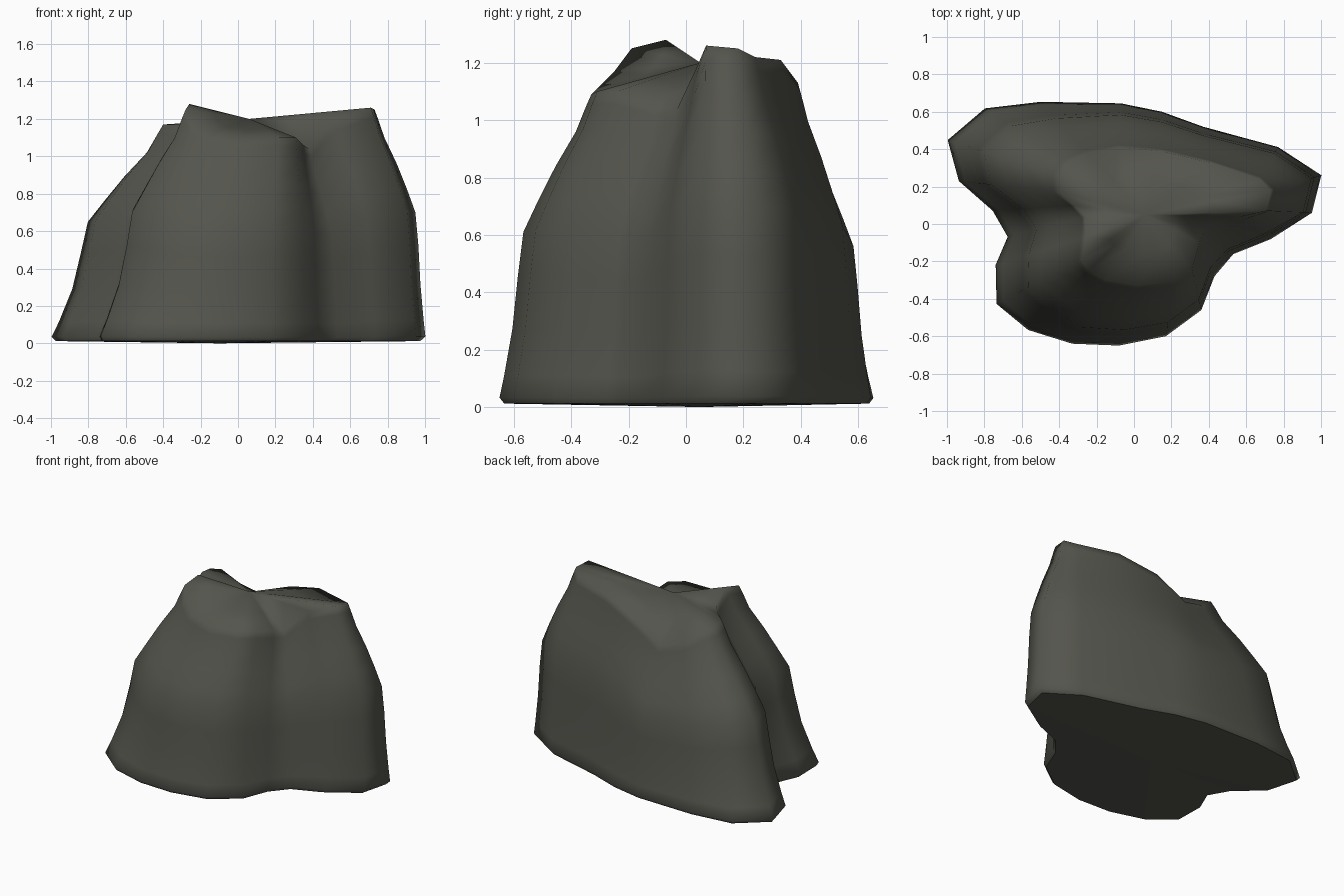
import bpy, bmesh, math
from mathutils import Vector

if "Cube" in bpy.data.objects:
    bpy.data.objects.remove(bpy.data.objects["Cube"])

# each entry: foot x, y -> matching point on the top rim x, y, z
ribs = [
    (1.0, .26, .73, .18, 1.25), (.77, .41, .67, .24, 1.22), (.37, .52, .40, .33, 1.21),
    (.15, .60, .14, .39, 1.13), (-.07, .645, -.08, .41, 1.0), (-.5, .655, -.25, .38, 1.05),
    (-.8, .62, -.36, .33, 1.14), (-1.0, .45, -.40, .26, 1.16), (-.94, .23, -.40, .17, 1.17),
    (-.76, .07, -.32, .10, 1.17), (-.68, -.07, -.26, .04, 1.2), (-.745, -.22, -.26, -.07, 1.28),
    (-.74, -.43, -.28, -.19, 1.25), (-.57, -.57, -.24, -.25, 1.17), (-.33, -.64, -.15, -.30, 1.12),
    (-.08, -.65, .02, -.33, 1.09), (.17, -.6, .22, -.31, 1.1), (.36, -.46, .31, -.24, 1.1),
    (.43, -.28, .35, -.1, 1.06), (.53, -.16, .38, -.03, 1.04), (.73, -.08, .52, .04, 1.19),
    (.95, .06, .71, .07, 1.26)]
# height fraction, inward lean fraction
levels = [(.03, 0), (.1, .05), (.25, .14), (.42, .2), (.56, .26), (.66, .42),
          (.77, .61), (.88, .83), (.96, .94), (1, 1)]
centre = Vector((.06, .05, 1.2))


def side_point(rib, h, w):
    bx, by, tx, ty, tz = rib
    # left side leans in sooner, right side bulges
    extra = -.07 if bx > .5 else 0 if bx > -.5 else .12 if by < .1 else .07
    w += extra * math.sin(math.pi * h)
    return (bx + (tx - bx) * w, by + (ty - by) * w, tz * h)


bm = bmesh.new()
# foot, slightly tucked in, then leaning sides
rings = [[bm.verts.new((r[0] * .975, r[1] * .975, .012)) for r in ribs]]
for h, w in levels:
    rings.append([bm.verts.new(side_point(r, h, w)) for r in ribs])
# crown: a ring partway in, then the dip in the middle
rings.append([bm.verts.new(centre.lerp(Vector(r[2:]), .55)) for r in ribs])
n = len(ribs)
for a, b in zip(rings, rings[1:]):
    for i in range(n):
        j = (i + 1) % n
        bm.faces.new((a[i], a[j], b[j], b[i])).smooth = True
for ring, tip, smooth in ((rings[-1], centre, True), (rings[0], Vector((-.1, .05, 0)), False)):
    v = bm.verts.new(tip)
    for i in range(n):
        bm.faces.new((ring[i], ring[(i + 1) % n], v)).smooth = smooth
bmesh.ops.recalc_face_normals(bm, faces=bm.faces)

mesh = bpy.data.meshes.new("boulder")
bm.to_mesh(mesh)
bm.free()
boulder = bpy.data.objects.new("boulder", mesh)
bpy.context.collection.objects.link(boulder)

stone = bpy.data.materials.new("dark stone")
stone.diffuse_color = (.09, .09, .075, 1)
stone.use_nodes = True
stone.node_tree.nodes["Principled BSDF"].inputs["Base Color"].default_value = stone.diffuse_color
mesh.materials.append(stone)
